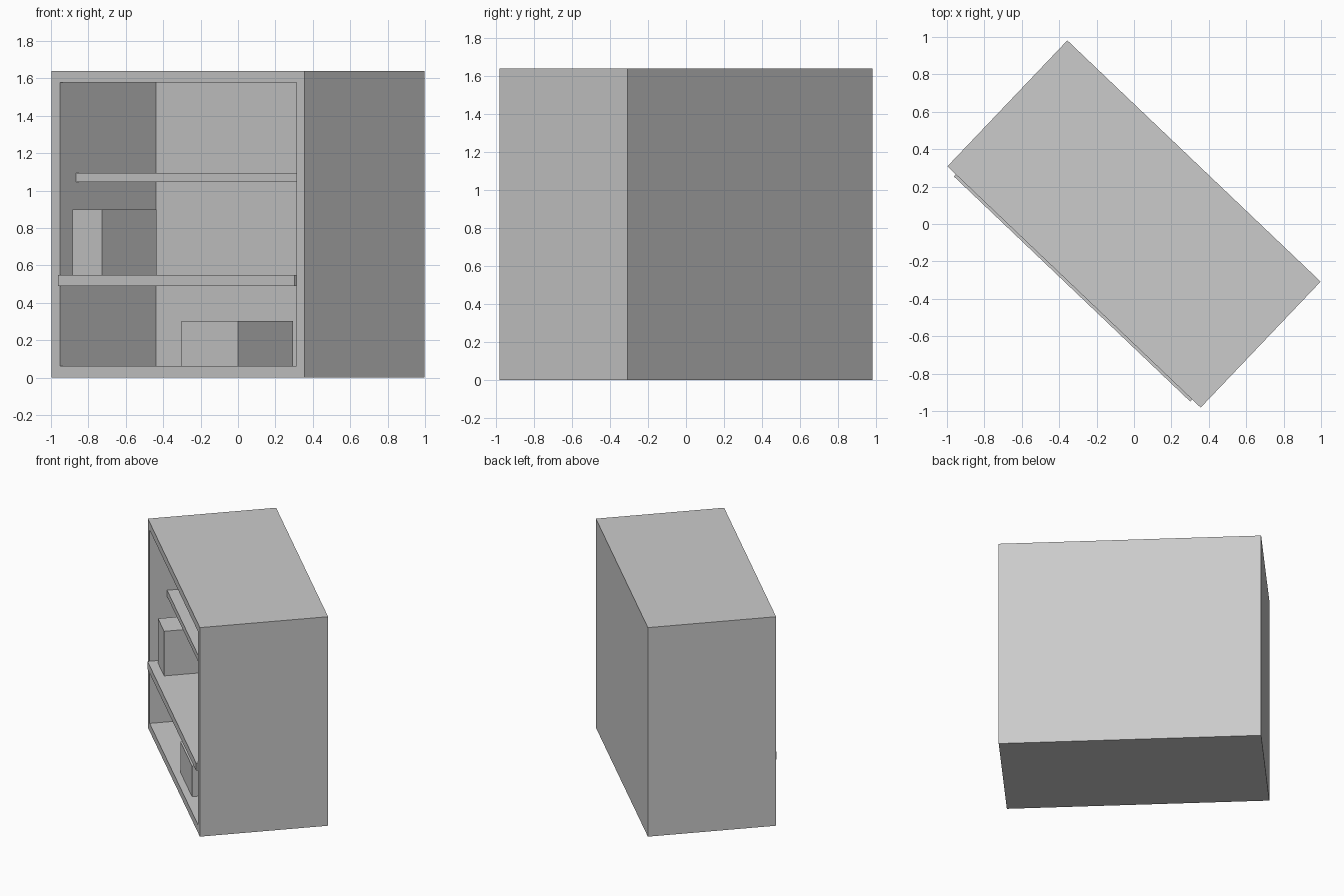
import bpy, bmesh, math
from mathutils import Vector

if "Cube" in bpy.data.objects:
    bpy.data.objects.remove(bpy.data.objects["Cube"])

TURN = math.radians(-43.6)      # whole cabinet is turned about z
W, D, H = 1.87, 0.93, 1.64      # outer width, depth, height
T = 0.062                       # board thickness
CAVITY = 0.747                  # depth of the open interior


def box_bmesh(lo, hi):
    lo, hi = Vector(lo), Vector(hi)
    bm = bmesh.new()
    bmesh.ops.create_cube(bm, size=1)
    bmesh.ops.scale(bm, vec=hi - lo, verts=bm.verts)
    bmesh.ops.translate(bm, vec=(lo + hi) / 2, verts=bm.verts)
    return bm


def finish(name, bm):
    bm.normal_update()
    mesh = bpy.data.meshes.new(name)
    bm.to_mesh(mesh)
    bm.free()
    ob = bpy.data.objects.new(name, mesh)
    ob.rotation_euler.z = TURN
    bpy.context.collection.objects.link(ob)
    return ob


def box(name, lo, hi):
    return finish(name, box_bmesh(lo, hi))


# cabinet body: front face inset to a frame, then pushed in to form the cavity
bm = box_bmesh((-W / 2, -D / 2, 0), (W / 2, D / 2, H))
bm.normal_update()
front = min(bm.faces, key=lambda f: f.calc_center_median().y)
bmesh.ops.inset_region(bm, faces=[front], thickness=T, use_even_offset=True)
opening = bmesh.ops.extrude_discrete_faces(bm, faces=[front])["faces"][0]
bmesh.ops.translate(bm, vec=(0, CAVITY, 0), verts=opening.verts)
finish("cabinet_body", bm)

inner = W / 2 - T               # half width of the interior
back = -D / 2 + CAVITY          # interior back wall

# shelves
box("lower_shelf", (-inner, -0.48, 0.49), (inner, back, 0.55))
box("upper_shelf", (-inner, -0.338, 1.045), (inner, back, 1.095))

# boxes standing inside
box("tall_box", (-0.83, -0.413, 0.55), (-0.61, 0.007, 0.90))
box("wide_box", (-0.025, -0.413, T), (0.395, 0.01, 0.302))
